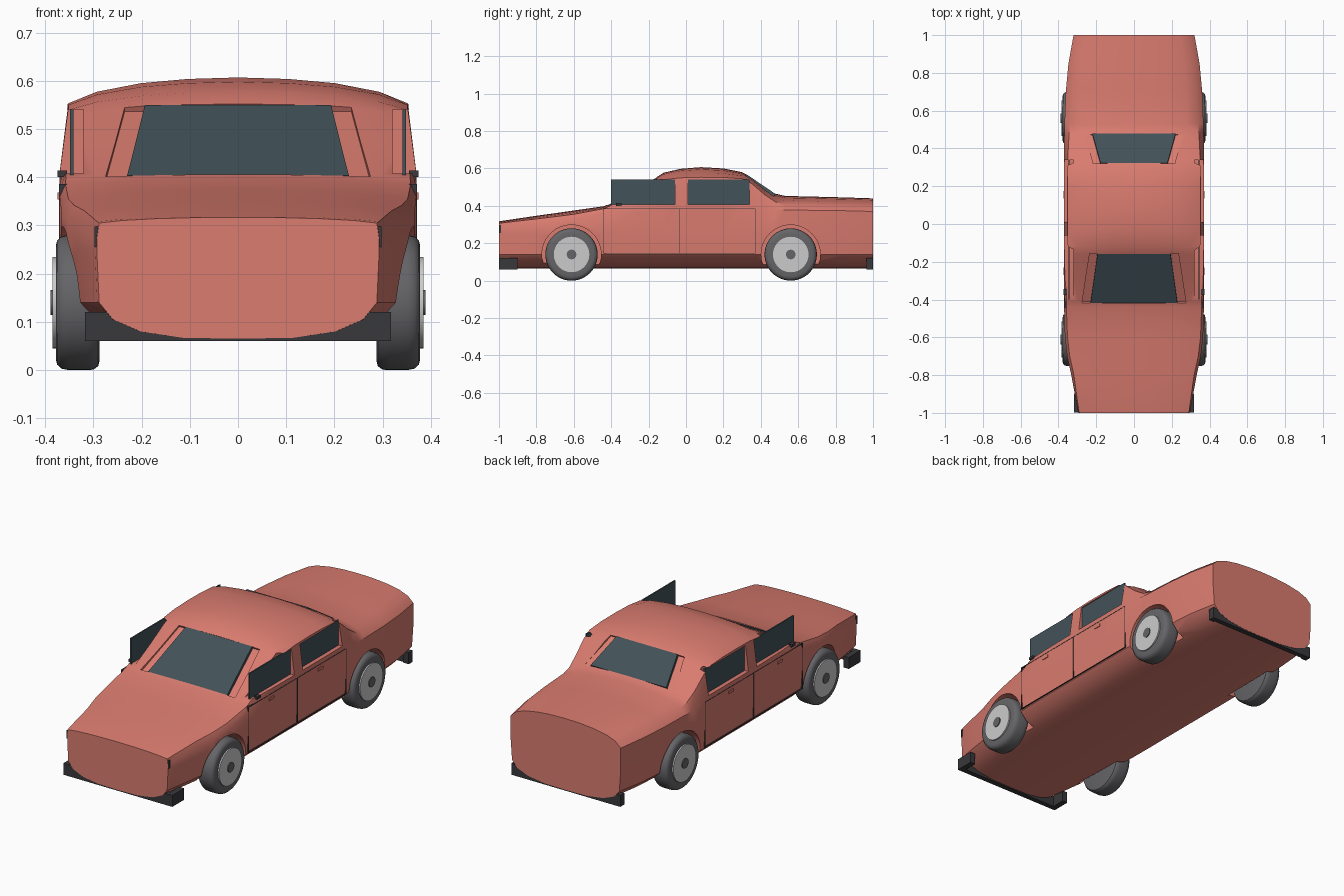
import bpy, bmesh, math
from mathutils import Vector

if "Cube" in bpy.data.objects:
    bpy.data.objects.remove(bpy.data.objects["Cube"])

def material(name, r, g, b):
    m = bpy.data.materials.new(name)
    m.diffuse_color = (r, g, b, 1)
    m.use_nodes = True
    m.node_tree.nodes["Principled BSDF"].inputs["Base Color"].default_value = m.diffuse_color
    return m

RED = material("paint", 0.70, 0.20, 0.16)
GLASS = material("glass", 0.055, 0.085, 0.10)
DARK = material("trim", 0.04, 0.04, 0.045)
TYRE = material("tyre", 0.13, 0.13, 0.14)
HUB = material("hub", 0.55, 0.57, 0.58)

def finish(bm, name, mat, smooth=None):
    bmesh.ops.recalc_face_normals(bm, faces=bm.faces)
    me = bpy.data.meshes.new(name)
    bm.to_mesh(me)
    bm.free()
    ob = bpy.data.objects.new(name, me)
    bpy.context.collection.objects.link(ob)
    me.materials.append(mat)
    if smooth:
        smooth_object(ob, smooth)
    return ob

def smooth_object(ob, angle):
    bpy.ops.object.select_all(action='DESELECT')
    ob.select_set(True)
    bpy.context.view_layer.objects.active = ob
    bpy.ops.object.shade_smooth_by_angle(angle=math.radians(angle))

def loft(bm, rings, closed=True):
    loops = [[bm.verts.new(p) for p in r] for r in rings]
    n = len(loops[0])
    for a, b in zip(loops, loops[1:]):
        for i in range(n):
            j = (i + 1) % n
            bm.faces.new((a[i], a[j], b[j], b[i]))
    bm.faces.new(loops[0])
    bm.faces.new(loops[-1])

def box(bm, x0, x1, y0, y1, z0, z1):
    loft(bm, [[(x0, y, z0), (x1, y, z0), (x1, y, z1), (x0, y, z1)] for y in (y0, y1)])

def slab(bm, a, b, wa, wb, lo, hi):
    """Trapezoid plate between two (y, z) points, offset along its upward normal."""
    n = Vector((0, -(b[1] - a[1]), b[0] - a[0])).normalized()
    base = [Vector(p) for p in ((-wa, *a), (wa, *a), (wb, *b), (-wb, *b))]
    loft(bm, [[p + n * d for p in base] for d in (lo, hi)])

def lathe(bm, profile, y, z, side, n=48):
    """Spin (x, radius) points about an axis parallel to x."""
    loft(bm, [[(side * x, y + r * math.cos(2 * math.pi * i / n),
                z + r * math.sin(2 * math.pi * i / n)) for i in range(n)] for x, r in profile])

# Body stations: y, low half width, half width, belt z, top half width, top edge z, centre z
STATIONS = [
    (-1.0, .288, .293, .270, .288, .305, .317),
    (-.99, .292, .297, .270, .292, .308, .319),
    (-.80, .322, .332, .295, .318, .330, .347),
    (-.70, .340, .354, .310, .340, .342, .361),
    (-.60, .352, .366, .325, .352, .355, .375),
    (-.44, .362, .370, .360, .358, .385, .398),
    (-.41, .364, .370, .375, .357, .398, .410),
    (-.28, .365, .370, .390, .354, .460, .482),
    (-.16, .365, .370, .400, .351, .525, .552),
    (-.12, .365, .370, .405, .351, .540, .577),
    (-.03, .365, .370, .410, .352, .550, .598),
    (.08, .365, .370, .410, .353, .553, .607),
    (.20, .365, .370, .410, .353, .552, .600),
    (.30, .365, .370, .405, .352, .545, .580),
    (.35, .365, .370, .400, .350, .520, .555),
    (.42, .364, .370, .390, .347, .460, .502),
    (.48, .363, .369, .382, .343, .420, .465),
    (.53, .362, .368, .378, .340, .408, .453),
    (.70, .352, .361, .376, .332, .405, .449),
    (.85, .340, .347, .374, .318, .402, .445),
    (1.0, .312, .320, .370, .290, .398, .440)]

def section(y, wl, w, zb, wt, ze, zc):
    d = zc - ze
    half = [(.4 * wl, .067), (.7 * wl, .080), (.9 * wl, .105), (wl, .14), (w, .25), (w, zb),
            (wt, ze), (.83 * wt, zc - .55 * d), (.57 * wt, zc - .22 * d), (.3 * wt, zc - .06 * d)]
    pts = [(0, .065)] + half + [(0, zc)] + [(-x, z) for x, z in reversed(half)]
    return [(x, y, z) for x, z in pts]

bm = bmesh.new()
loft(bm, [section(*s) for s in STATIONS])
body = finish(bm, "body_shell", RED)

# Cutter for wheel wells and window recesses
AXLES = (-.612, .56)
SIDE_WINDOWS = ((-.40, -.06), (.01, .34))
FRONT = ((-.42, .405), (-.16, .552))
REAR = ((.325, .570), (.48, .465))
bm = bmesh.new()
for s in (-1, 1):
    for y in AXLES:
        lathe(bm, [(.27, .158), (.6, .158)], y, .14, s)
    for y0, y1 in SIDE_WINDOWS:
        box(bm, s * .32, s * .5, y0, y1, .408, .541)
slab(bm, *FRONT, .275, .235, -.018, .06)
slab(bm, *REAR, .215, .26, -.018, .06)
cutter = finish(bm, "cutter", RED)
cutter.hide_render = True
mod = body.modifiers.new("recesses", 'BOOLEAN')
mod.object = cutter
mod.solver = 'EXACT'
bpy.context.view_layer.objects.active = body
bpy.ops.object.modifier_apply(modifier=mod.name)
bpy.data.objects.remove(cutter)
smooth_object(body, 28)

# Windscreen and rear window
for name, (a, b), wa, wb in (("windscreen", FRONT, .23, .193), ("rear_window", REAR, .177, .22)):
    bm = bmesh.new()
    slab(bm, a, b, wa, wb, -.017, -.002)
    finish(bm, name, GLASS)

for s, side in ((-1, "left"), (1, "right")):
    # Side windows
    for (y0, y1), pos in zip(SIDE_WINDOWS, ("front", "rear")):
        bm = bmesh.new()
        box(bm, s * .341, s * .348, y0, y1, .405, .541)
        finish(bm, f"{pos}_side_window_{side}", GLASS)
    # Wheels
    for y, pos in zip(AXLES, ("front", "rear")):
        bm = bmesh.new()
        lathe(bm, [(.287, .12), (.290, .132), (.300, .139), (.312, .14), (.352, .14),
                   (.366, .137), (.375, .129), (.378, .118), (.378, .09)], y, .14, s)
        finish(bm, f"{pos}_tyre_{side}", TYRE, 35)
        bm = bmesh.new()
        lathe(bm, [(.36, .095), (.385, .095)], y, .14, s)
        finish(bm, f"{pos}_hub_{side}", HUB, 35)
        bm = bmesh.new()
        lathe(bm, [(.38, .026), (.389, .026)], y, .14, s, 24)
        finish(bm, f"{pos}_hub_cap_{side}", TYRE, 35)
    # Door seams
    bm = bmesh.new()
    for y in (-.44, -.035, .37):
        box(bm, s * .36, s * .3712, y - .0015, y + .0015, .145, .385)
    for z in (.147, .384):
        box(bm, s * .355, s * .3712, -.44, .37, z - .0015, z + .0015)
    finish(bm, f"door_seams_{side}", DARK)
    # Door handles
    bm = bmesh.new()
    for y in (-.25, .155):
        box(bm, s * .36, s * .374, y - .02, y + .02, .354, .368)
    finish(bm, f"door_handles_{side}", RED)
    # Mirror stub
    bm = bmesh.new()
    box(bm, s * .355, s * .374, -.375, -.345, .400, .414)
    finish(bm, f"mirror_{side}", DARK)
    # Corner lamp
    bm = bmesh.new()
    box(bm, s * .284, s * .298, -.999, -.988, .255, .298)
    finish(bm, f"corner_lamp_{side}", DARK)

# Bumpers with wrapped ends
for name, f, wrap in (("front_bumper", -1, .90), ("rear_bumper", 1, .965)):
    bm = bmesh.new()
    box(bm, -.317, .317, f * .972, f * .999, .06, .12)
    for s in (-1, 1):
        box(bm, s * .287, s * .317, f * wrap, f * .972, .06, .12)
    finish(bm, name, DARK)
